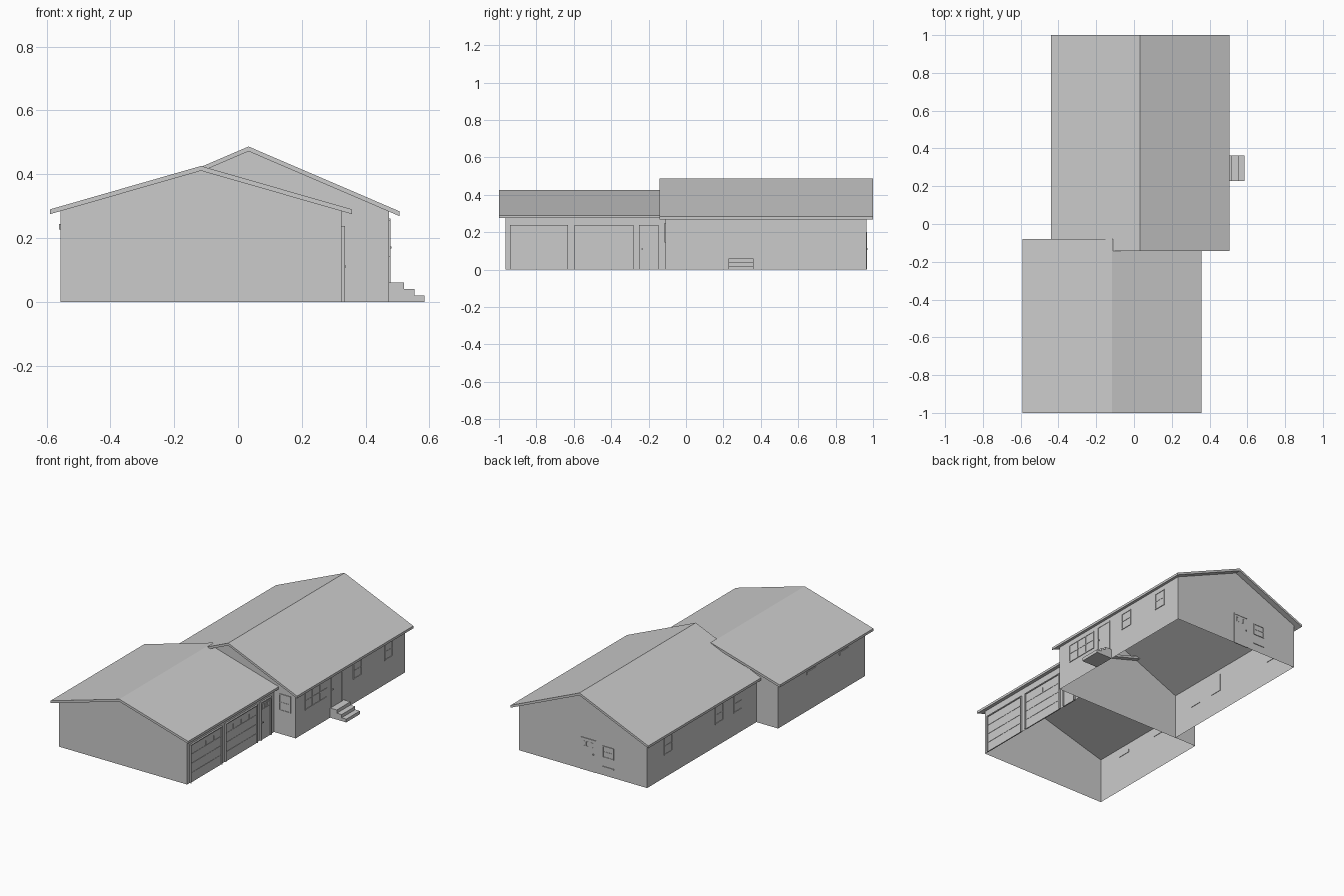
import bpy, bmesh
from mathutils import Matrix, Vector

cube = bpy.data.objects.get("Cube")
if cube:
    bpy.data.objects.remove(cube, do_unlink=True)

grey = bpy.data.materials.new("plain_grey")
grey.use_nodes = True
grey.diffuse_color = (0.6, 0.6, 0.6, 1)
grey.node_tree.nodes["Principled BSDF"].inputs["Base Color"].default_value = (0.6, 0.6, 0.6, 1)


def finish(name, bm):
    bmesh.ops.recalc_face_normals(bm, faces=bm.faces[:])
    mesh = bpy.data.meshes.new(name)
    bm.to_mesh(mesh)
    bm.free()
    mesh.materials.append(grey)
    obj = bpy.data.objects.new(name, mesh)
    bpy.context.collection.objects.link(obj)
    return obj


def box(bm, lo, hi):
    lo, hi = Vector(lo), Vector(hi)
    size = [abs(s) for s in hi - lo]
    bmesh.ops.create_cube(bm, size=1, matrix=Matrix.Translation((lo + hi) / 2) @ Matrix.Diagonal((*size, 1)))


def prism(name, profile, y0, y1, drop_bottom=False):
    """Extrude an (x, z) profile along y; optionally leave the ground face open."""
    bm = bmesh.new()
    face = bm.faces.new([bm.verts.new((x, y0, z)) for x, z in profile])
    out = bmesh.ops.extrude_face_region(bm, geom=[face], use_keep_orig=True)
    for v in out["geom"]:
        if isinstance(v, bmesh.types.BMVert):
            v.co.y = y1
    if drop_bottom:
        low = [f for f in bm.faces if all(v.co.z < 1e-5 for v in f.verts)]
        bmesh.ops.delete(bm, geom=low, context="FACES_ONLY")
    return finish(name, bm)


def wing(name, ridge_x, half, eave_z, ridge_z, roof_y, wall_y):
    """Open-bottomed gabled walls under a thin pitched roof."""
    thick, overhang = 0.015, 0.032
    left, right = ridge_x - half, ridge_x + half
    prism(name + "_roof", [(left, eave_z), (ridge_x, ridge_z), (right, eave_z), (right, eave_z - thick),
                           (ridge_x, ridge_z - thick), (left, eave_z - thick)], *roof_y)
    wall_top = eave_z - thick + overhang * (ridge_z - eave_z) / half
    a, b = left + overhang, right - overhang
    prism(name + "_walls", [(a, 0), (a, wall_top), (ridge_x, ridge_z - thick), (b, wall_top), (b, 0)],
          *wall_y, drop_bottom=True)
    return a, b


garage_l, garage_r = wing("garage", -0.116, 0.473, 0.29, 0.426, (-1, -0.08), (-0.965, -0.109))
house_l, house_r = wing("house", 0.033, 0.473, 0.284, 0.487, (-0.143, 1), (-0.11, 0.965))


class Wall:
    """Places boxes on a wall: u along it, z up, d outward."""

    def __init__(self, axis, pos, sign):
        self.axis, self.pos, self.sign = axis, pos, sign

    def slab(self, bm, u0, u1, z0, z1, depth):
        d0, d1 = self.pos - self.sign * 0.003, self.pos + self.sign * depth
        if self.axis == "x":
            box(bm, (d0, u0, z0), (d1, u1, z1))
        else:
            box(bm, (u0, d0, z0), (u1, d1, z1))

    def border(self, bm, u0, u1, z0, z1, w, depth, bottom=True):
        self.slab(bm, u0, u0 + w, z0, z1, depth)
        self.slab(bm, u1 - w, u1, z0, z1, depth)
        self.slab(bm, u0 + w, u1 - w, z1 - w, z1, depth)
        if bottom:
            self.slab(bm, u0 + w, u1 - w, z0, z0 + w, depth)

    def window(self, name, u0, u1, z0, z1, columns=1):
        bm = bmesh.new()
        self.slab(bm, u0, u1, z0, z1, 0.001)
        self.border(bm, u0, u1, z0, z1, 0.006, 0.004)
        mid = (z0 + z1) / 2
        self.slab(bm, u0, u1, mid - 0.002, mid + 0.002, 0.003)
        for i in range(1, columns):
            u = u0 + (u1 - u0) * i / columns
            self.slab(bm, u - 0.003, u + 0.003, z0, z1, 0.004)
        return finish(name, bm)

    def door(self, name, u0, u1, z0, z1, depth, knob_u, panes=True):
        bm = bmesh.new()
        self.slab(bm, u0, u1, z0, z1, depth * 0.4)
        self.border(bm, u0, u1, z0, z1, 0.008, depth, bottom=False)
        # small panes across the upper part
        if panes:
            step = (u1 - u0 - 0.03) / 3
            for i in range(3):
                a = u0 + 0.015 + i * step
                self.border(bm, a + 0.003, a + step - 0.003, z1 - 0.05, z1 - 0.02, 0.002, depth * 0.6)
        knob_z = z0 + 0.11
        self.slab(bm, knob_u, knob_u + 0.007, knob_z - 0.003, knob_z + 0.004, depth + 0.004)
        return finish(name, bm)


garage_side = Wall("x", garage_r, 1)
garage_far = Wall("x", garage_l, -1)
house_side = Wall("x", house_r, 1)
house_far = Wall("x", house_l, -1)
house_front = Wall("y", -0.11, -1)
house_back = Wall("y", 0.965, 1)

# Two wide garage doors with a row of lights and panel seams
for i, (u0, u1) in enumerate([(-0.94, -0.63), (-0.595, -0.28)]):
    bm = bmesh.new()
    garage_side.slab(bm, u0, u1, 0, 0.238, 0.004)
    garage_side.border(bm, u0, u1, 0, 0.238, 0.006, 0.01, bottom=False)
    for z in (0.06, 0.118, 0.176):
        garage_side.slab(bm, u0, u1, z - 0.001, z + 0.001, 0.006)
    for k in range(1, 4):
        u = u0 + (u1 - u0) * k / 4
        garage_side.slab(bm, u - 0.002, u + 0.002, 0.176, 0.208, 0.006)
    finish(f"garage_door_{i + 1}", bm)

# Entry doors
garage_side.door("garage_entry_door", -0.25, -0.146, 0, 0.238, 0.01, -0.238)
house_side.door("house_entry_door", 0.235, 0.345, 0.06, 0.262, 0.004, 0.246, panes=False)
house_back.door("back_door", -0.058, 0.046, 0, 0.2, 0.004, -0.045)

# Windows
house_side.window("living_room_window", -0.02, 0.2, 0.14, 0.255, columns=3)
for i, u in enumerate((0.455, 0.76)):
    house_side.window(f"side_window_{i + 1}", u, u + 0.083, 0.15, 0.255)
for i, u in enumerate((0.035, 0.22, 0.72)):
    house_far.window(f"far_side_window_{i + 1}", u, u + 0.08, 0.14, 0.25)
house_front.window("front_window", 0.36, 0.44, 0.145, 0.25)
house_back.window("back_window", -0.18, -0.103, 0.11, 0.183)

# Narrow vents
for name, wall, u0, u1, z0, z1 in [
        ("garage_vent_1", garage_far, -0.48, -0.39, 0.226, 0.244),
        ("garage_vent_2", garage_far, -0.8, -0.71, 0.226, 0.244),
        ("back_vent", house_back, -0.18, -0.103, 0.048, 0.056)]:
    bm = bmesh.new()
    wall.slab(bm, u0, u1, z0, z1, 0.004)
    finish(name, bm)

# Entry steps
x0 = house_r
prism("entry_steps", [(x0, 0), (x0, 0.06), (0.52, 0.06), (0.52, 0.04), (0.553, 0.04),
                      (0.553, 0.02), (0.585, 0.02), (0.585, 0)], 0.228, 0.362)
